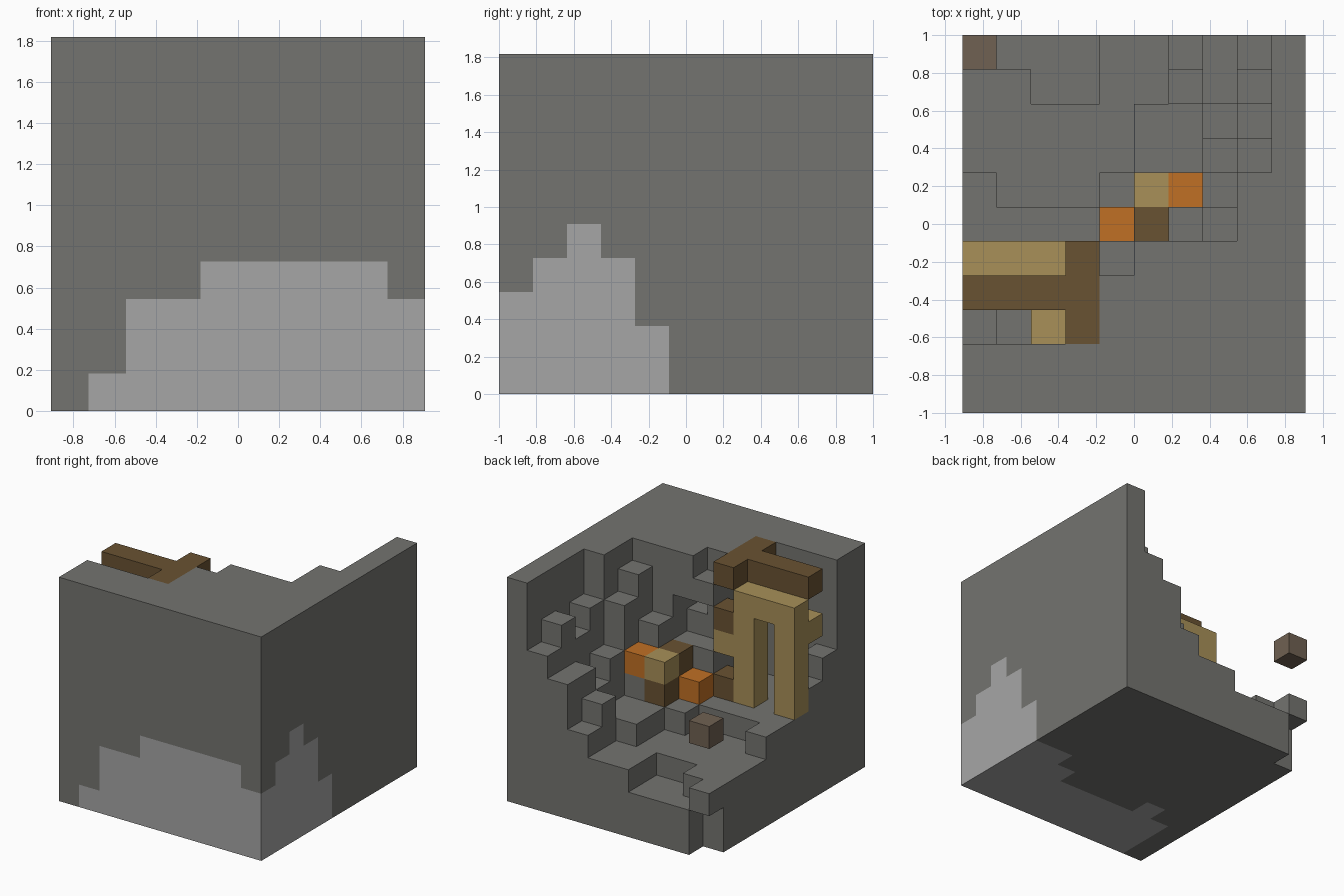
import bpy
import bmesh
from mathutils import Vector

cube = bpy.data.objects.get("Cube")
if cube:
    bpy.data.objects.remove(cube, do_unlink=True)

U = 2 / 11                        # edge of one block
ORIGIN = Vector((-5, -5.5, 0))    # grid corner, in blocks


def material(name, *rgb):
    m = bpy.data.materials.new(name)
    m.use_nodes = True
    m.diffuse_color = (*rgb, 1)
    m.node_tree.nodes["Principled BSDF"].inputs["Base Color"].default_value = (*rgb, 1)
    return m


ROCK = material("dark grey rock", .174, .174, .162)
PALE = material("pale grey stone", .381, .381, .381)
PLANK = material("golden plank", .392, .279, .098)
LOG = material("dark brown log", .141, .084, .032)
ORANGE = material("orange lamp", .527, .162, .018)
ORE = material("dull brown ore", .162, .12, .084)

AXES = [Vector(v) for v in ((1, 0, 0), (0, 1, 0), (0, 0, 1))]


def build(name, cells, mats, rule=None):
    """Skin a set of grid cells, leaving out faces shared by two cells."""
    bm = bmesh.new()
    for cell in sorted(cells):
        c = Vector(cell)
        for n in range(3):
            for sign in (-1, 1):
                d = AXES[n] * sign
                if tuple(int(v) for v in c + d) in cells:
                    continue
                u, v = AXES[(n + 1) % 3] / 2, AXES[(n + 2) % 3] / 2 * sign
                mid = c + Vector((.5, .5, .5)) + d / 2 + ORIGIN
                f = bm.faces.new([bm.verts.new((mid + p) * U)
                                  for p in (-u - v, u - v, u + v, v - u)])
                if rule:
                    f.material_index = rule(cell, n, sign)
    bmesh.ops.remove_doubles(bm, verts=bm.verts, dist=.001)
    mesh = bpy.data.meshes.new(name)
    bm.to_mesh(mesh)
    bm.free()
    for m in mats:
        mesh.materials.append(m)
    ob = bpy.data.objects.new(name, mesh)
    bpy.context.collection.objects.link(ob)


def box(x0, x1, y0, y1, z0, z1):
    return {(x, y, z) for x in range(x0, x1) for y in range(y0, y1) for z in range(z0, z1)}


# Rock: column heights (A is full height), one row per step from front to back
HEIGHTS = """AAAAAAAAAA AAAAAAAAAA 6544AAAAAA 5444AAAAAA 44446AAAAA 44444479AA
43334458AA 333334468A 333334457A 332233568A 022233467A""".split()
rock = {(x, y, z) for y, row in enumerate(HEIGHTS)
        for x, h in enumerate(row) for z in range(int(h, 16))}
rock -= box(5, 6, 4, 5, 6, 8) | {(5, 3, 7)}      # small hollow in the wall
rock |= {(4, 4, 8), (0, 10, 2)}                  # overhanging blocks

# Pale stone vein on the outer front, side and underside
FRONT, SIDE, UNDER = "0133444443", "34542000000", "0343333455"


def vein(cell, axis, sign):
    x, y, z = cell
    pale = ((axis == 1 and sign < 0 and y == 0 and z < int(FRONT[x]))
            or (axis == 0 and sign > 0 and x == 9 and z < int(SIDE[y]))
            or (axis == 2 and sign < 0 and z == 0 and y < int(UNDER[x])))
    return int(pale)


build("rock_walls", rock, [ROCK, PALE], vein)

# Timber frame around the doorway
arch = box(0, 3, 4, 5, 4, 9) - box(1, 2, 4, 5, 4, 8)
build("plank_arch", arch, [PLANK])
build("plank_brackets", {(3, 4, 6), (0, 3, 7), (2, 2, 7)}, [PLANK])
build("log_beams", box(0, 4, 3, 4, 9, 10) | box(3, 4, 2, 5, 9, 10), [LOG])
build("log_side_blocks", {(3, 4, 7), (3, 4, 4)}, [LOG])

# Work table with lamps on either side
build("table_logs", box(5, 6, 5, 6, 4, 6) | {(5, 6, 4)}, [LOG])
build("table_plank", {(5, 6, 5)}, [PLANK])
build("lamp_low", {(4, 5, 4)}, [ORANGE])
build("lamp_high", {(6, 6, 5)}, [ORANGE])

# Floating ore block at the open corner
build("floating_ore", {(0, 10, 5)}, [ORE])
